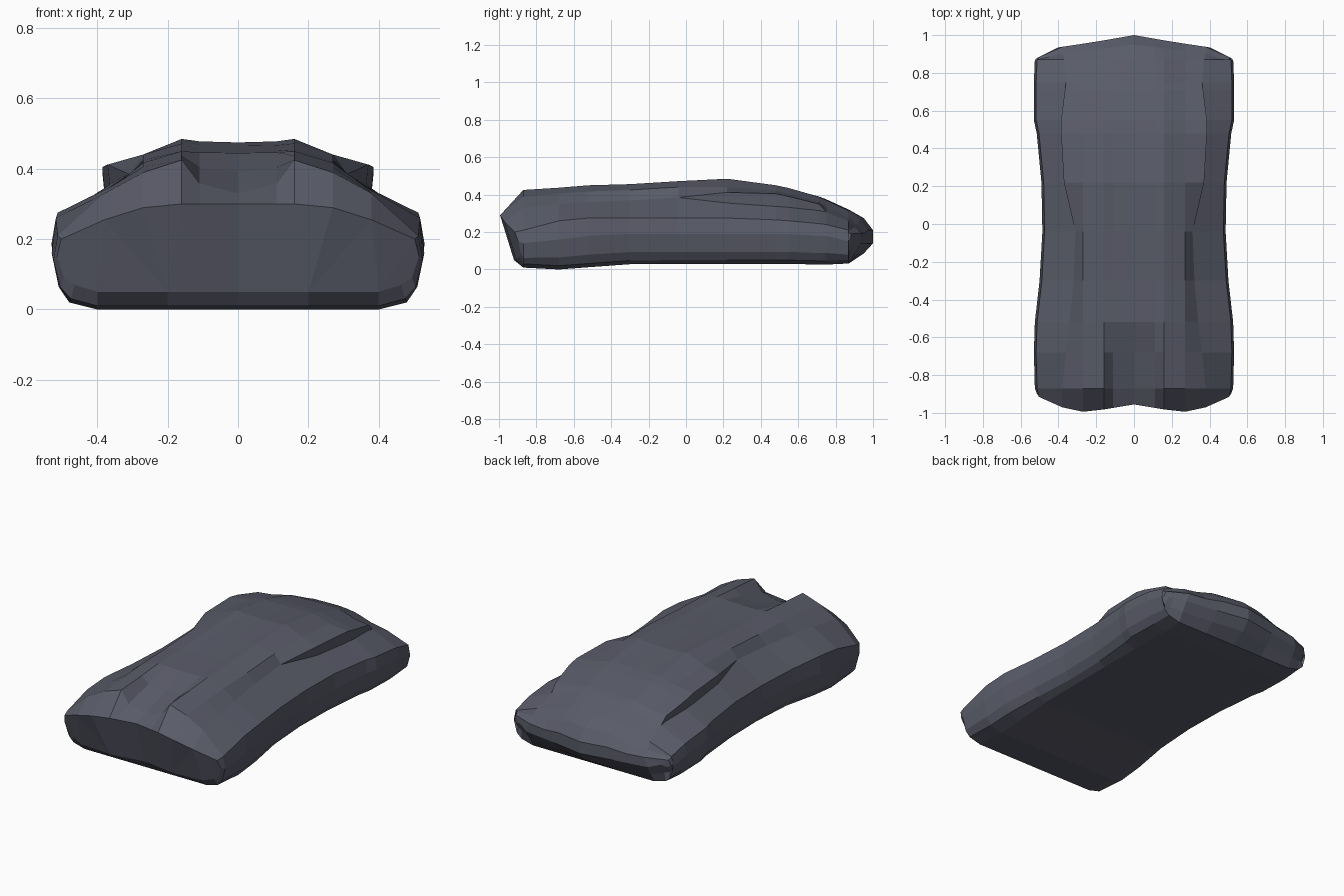
import bpy, bmesh

if "Cube" in bpy.data.objects:
    bpy.data.objects.remove(bpy.data.objects["Cube"])

# Stations along the body, front to rear:
# y, half width, bottom z, waist z, shoulder z, ledge x, ledge low z, ledge top z, roof edge z, centre z
STATIONS = [
    (-1.00, .515, .05, .15, .20, .38, .255, .255, .30, .30),
    (-.87, .525, .01, .14, .21, .38, .33, .33, .425, .33),
    (-.68, .53, .00, .16, .26, .36, .35, .35, .437, .39),
    (-.52, .525, .012, .18, .275, .34, .36, .36, .45, .445),
    (-.30, .50, .028, .19, .275, .32, .37, .37, .456, .453),
    (-.04, .485, .03, .19, .275, .31, .385, .385, .472, .465),
    (.22, .49, .03, .19, .275, .365, .355, .412, .485, .475),
    (.48, .515, .03, .19, .265, .38, .337, .405, .45, .447),
    (.55, .53, .03, .19, .26, .38, .332, .39, .435, .433),
    (.71, .53, .026, .18, .245, .36, .315, .35, .388, .39),
    (.75, .53, .026, .18, .24, .36, .308, .308, .37, .375),
    (.87, .525, .032, .15, .21, .37, .26, .26, .31, .32),
    (.95, .52, .085, .15, .20, .38, .225, .225, .265, .275),
    (1.00, .515, .14, .16, .19, .38, .195, .195, .21, .21),
]
# How far the end edges curve back from the tip: (x, setback)
FRONT_BOW = [(0, .045), (.25, .003), (.40, .025), (.53, .07)]
REAR_BOW = [(0, 0), (.20, .035), (.40, .065), (.53, .13)]


def interp(table, x):
    for (a, fa), (b, fb) in zip(table, table[1:]):
        if x <= b:
            return fa + (fb - fa) * (x - a) / (b - a)
    return table[-1][1]


def section(i):
    """Half cross-section from bottom centre round to top centre."""
    y, w, zb, zm, sh, xs, zl, zt, zr, zc = STATIONS[i]
    pts = [(0, zb), (.2, zb), (.4, zb), (w - .05, zb + .02),
           (w - .02, zb + (zm - zb) * .4), (w, zm), (w - .012, sh),
           (xs, zl), (xs + .006 if zt > zl else xs, zt),
           (.27, (zt + zr) / 2 + (.012 if y < 0 else -.008)), (.16, zr),
           (.11, zc + .3 * (zr - zc)), (0, zc)]
    out = []
    for x, z in pts:
        yy = y
        if i == 0:
            yy += interp(FRONT_BOW, x) + .3 * max(0, .28 - z)
        elif i >= len(STATIONS) - 2:
            yy -= interp(REAR_BOW, x) * (1 if i == len(STATIONS) - 1 else .75)
        out.append((x, yy, z))
    return out


# Body shell lofted through the mirrored sections
bm = bmesh.new()
rings = []
for i in range(len(STATIONS)):
    half = section(i)
    full = half + [(-x, y, z) for x, y, z in half[-2:0:-1]]
    rings.append([bm.verts.new(p) for p in full])
n = len(rings[0])
for a, b in zip(rings, rings[1:]):
    for j in range(n):
        k = (j + 1) % n
        bm.faces.new((a[j], a[k], b[k], b[j]))

# Front and rear caps
caps = [bm.faces.new(rings[0]), bm.faces.new(rings[-1])]
bmesh.ops.remove_doubles(bm, verts=bm.verts[:], dist=.0005)
bmesh.ops.triangulate(bm, faces=[f for f in bm.faces if len(f.verts) > 4])
bmesh.ops.recalc_face_normals(bm, faces=bm.faces[:])
mesh = bpy.data.meshes.new("body_shell")
bm.to_mesh(mesh)
bm.free()
body = bpy.data.objects.new("body_shell", mesh)
bpy.context.collection.objects.link(body)

# Dark slate finish
mat = bpy.data.materials.new("slate")
mat.diffuse_color = (.10, .105, .14, 1)
mat.use_nodes = True
mat.node_tree.nodes["Principled BSDF"].inputs["Base Color"].default_value = mat.diffuse_color
mesh.materials.append(mat)
